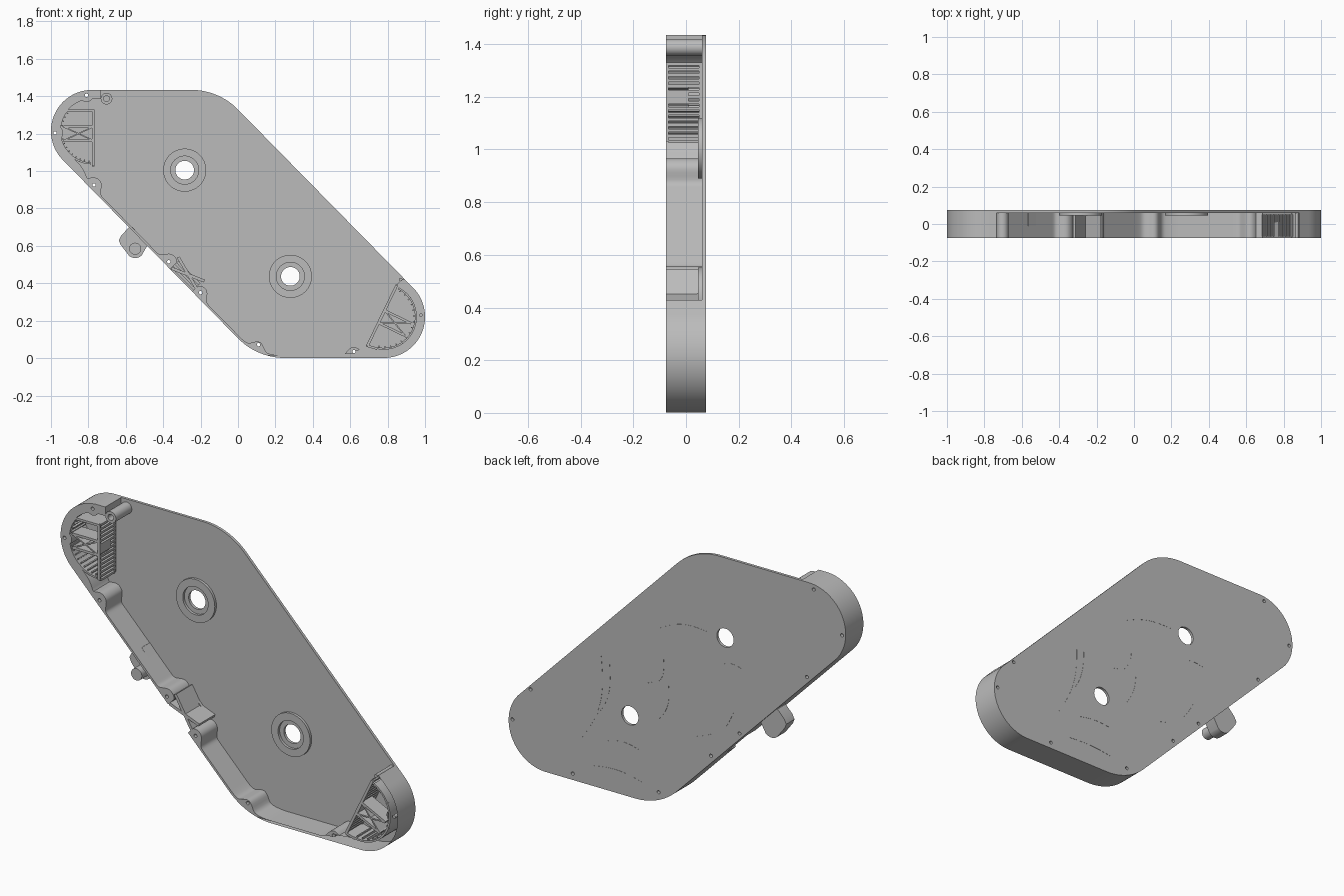
import bpy, bmesh
from math import sin, cos, pi, radians, exp
from mathutils import Vector, Matrix

cube = bpy.data.objects.get("Cube")
if cube:
    bpy.data.objects.remove(cube, do_unlink=True)

grey = bpy.data.materials.new("plain grey")
grey.use_nodes = True
COLOUR = (0.5, 0.5, 0.5, 1)
grey.diffuse_color = COLOUR
grey.node_tree.nodes["Principled BSDF"].inputs["Base Color"].default_value = COLOUR

FRONT, FLOOR, BACK = -0.075, 0.06, 0.075


def slab(name, loops, y0, y1):
    """Fill nested loops drawn in x-z and extrude them from y0 to y1."""
    curve = bpy.data.curves.new(name, "CURVE")
    curve.dimensions, curve.fill_mode = "2D", "BOTH"
    curve.extrude = (y1 - y0) / 2
    for loop in loops:
        spline = curve.splines.new("POLY")
        spline.points.add(len(loop) - 1)
        for point, p in zip(spline.points, loop):
            point.co = (p[0], p[1], 0, 1)
        spline.use_cyclic_u = True
    temp = bpy.data.objects.new(name + " curve", curve)
    bpy.context.collection.objects.link(temp)
    graph = bpy.context.evaluated_depsgraph_get()
    mesh = bpy.data.meshes.new_from_object(temp.evaluated_get(graph))
    bpy.data.objects.remove(temp, do_unlink=True)
    mesh.transform(Matrix.Translation((0, (y0 + y1) / 2, 0)) @ Matrix.Rotation(pi / 2, 4, "X"))
    bm = bmesh.new()
    bm.from_mesh(mesh)
    bmesh.ops.remove_doubles(bm, verts=bm.verts, dist=1e-5)
    bmesh.ops.recalc_face_normals(bm, faces=bm.faces)
    bm.to_mesh(mesh)
    bm.free()
    mesh.materials.clear()
    mesh.materials.append(grey)
    obj = bpy.data.objects.new(name, mesh)
    bpy.context.collection.objects.link(obj)
    bpy.ops.object.select_all(action="DESELECT")
    obj.select_set(True)
    bpy.context.view_layer.objects.active = obj
    bpy.ops.object.shade_smooth_by_angle(angle=radians(30))
    return obj


def arc(c, r, a0, a1, n=24):
    angles = [radians(a0 + (a1 - a0) * i / n) for i in range(n + 1)]
    return [Vector((c[0] + r * cos(a), c[1] + r * sin(a))) for a in angles]


def circle(c, r, n=40):
    return arc(c, r, 0, 360, n)[:-1]


def bar(name, p, q, width, y0=FRONT, y1=FLOOR):
    p, q = Vector(p), Vector(q)
    side = (q - p).orthogonal().normalized() * width / 2
    return slab(name, [[p + side, q + side, q - side, p - side]], y0, y1)


# Outline of the cover, sampled evenly
LEFT, RIGHT = Vector((-0.78, 1.214)), Vector((0.78, 0.221))
corners = [Vector((-0.735, 1.434))]
corners += arc(LEFT, 0.22, 90, 225, 50) + arc((0.25, 0.351), 0.35, 225, 270)
corners += arc(RIGHT, 0.22, 270, 405, 50) + arc((-0.25, 1.084), 0.35, 45, 90)
outline = []
for a, b in zip(corners, corners[1:] + corners[:1]):
    steps = max(1, round((b - a).length / 0.008))
    outline += [a.lerp(b, i / steps) for i in range(steps)]

screws = [(-0.81, 1.405), (-0.978, 1.204), (-0.77, 0.925), (-0.37, 0.515),
          (-0.2, 0.35), (0.11, 0.072), (0.62, 0.035), (0.87, 0.42), (0.978, 0.23)]
screw_holes = [circle(s, 0.009, 16) for s in screws]
hubs = [(-0.285, 1.005), (0.28, 0.437)]

# Back plate with hub rings
slab("back_plate", [outline] + screw_holes + [circle(h, 0.05) for h in hubs], FLOOR, BACK)
for h in hubs:
    slab("hub_ring", [circle(h, 0.115, 64), circle(h, 0.075, 64)], 0.046, FLOOR)


def thickness(p):
    """Thin wall, thicker at the round ends and around the screws."""
    near = min((p - LEFT).length, (p - RIGHT).length)
    end = max(0, min(1, (0.3 - near) / 0.07))
    boss = max(exp(-((p - Vector(s)).length / 0.052) ** 4) for s in screws)
    return max(0.012 + 0.036 * end * end * (3 - 2 * end), 0.012 + 0.055 * boss)


def wall(name, first, last):
    outer = outline[first:last]
    inner = []
    for i in range(first, last):
        t = (outline[i + 1] - outline[max(i - 1, 0)]).normalized()
        inner.append(outline[i] + Vector((-t.y, t.x)) * thickness(outline[i]))
    x0 = [h for h, s in zip(screw_holes, screws)
          if min((p - Vector(s)).length for p in outer) < 0.045]
    slab(name, [outer + inner[::-1]] + x0, FRONT, FLOOR)


# Side walls, left open along the top and the long upper slope
notch_a = next(i for i, p in enumerate(outline) if p.x > -0.36)
notch_b = next(i for i, p in enumerate(outline) if p.x > -0.245)
wall_end = next(i for i, p in enumerate(outline) if i > notch_b and p.y > 0.43)
wall("upper_wall", 0, notch_a)
wall("lower_wall", notch_b, wall_end)

# Notch: low sill, sloped step and crossed braces
pa, pb = outline[notch_a - 1], outline[notch_b]
for i in range(5):
    lift = Vector((1, 1)) * (0.008 + 0.009 * i)
    slab("notch_sill", [[pa, pb, pb + lift, pa + lift]], 0.0 + 0.011 * i, FLOOR)
bar("notch_brace", (-0.32, 0.54), (-0.215, 0.36), 0.016)
bar("notch_brace", (-0.355, 0.48), (-0.18, 0.412), 0.016)

# Tube beside the upper end of the wall
slab("corner_tube", [circle((-0.703, 1.387), 0.031), circle((-0.703, 1.387), 0.016)], FRONT, FLOOR)

# Outer lug with its peg
peg = (-0.55, 0.585)
lug = [(-0.565, 0.70), (-0.585, 0.697), (-0.625, 0.655), (-0.637, 0.63), (-0.628, 0.607)]
lug += arc(peg, 0.05, 230, 315, 12) + [(-0.48, 0.61)]
slab("lug", [lug], -0.01, FLOOR)
slab("lug_peg", [circle(peg, 0.032)], FRONT, -0.01)


def vent(name, top, bottom, centre, radius, a0, a1, box):
    """Half-round vent: slatted chord, ribbed arc and a crossed box."""
    top, bottom, centre = Vector(top), Vector(bottom), Vector(centre)
    down = (bottom - top).normalized()
    out = Vector((down.y, -down.x))
    if out.dot(centre + Vector((cos(radians((a0 + a1) / 2)), sin(radians((a0 + a1) / 2)))) - top) < 0:
        out = -out
    bar(name + "_front_rail", top, bottom, 0.014, FRONT, -0.066)
    bar(name + "_back_rail", top, bottom, 0.014, 0.05, FLOOR)
    length = (bottom - top).length
    count = int(length / 0.021)
    for i in range(count + 1):
        p = top + down * (length * i / count)
        bar(name + "_slat", p - out * 0.007, p + out * 0.007, 0.011, -0.066, 0.05)
    rim = arc(centre, radius, a0, a1, 30)
    slab(name + "_arc", [rim + arc(centre, radius - 0.01, a1, a0, 30)], FRONT, FLOOR)
    for p in rim[1:-1:2]:
        bar(name + "_rib", p, p.lerp(centre, 0.11), 0.006, -0.066, 0.05)
    # Crossed box between two shelves
    mid = top + down * box
    near = [mid - down * 0.037, mid + down * 0.037]
    reach = radius - 0.018
    far = [p + out * reach for p in near]
    for p, q in zip(near, far):
        bar(name + "_shelf", p, q, 0.013, FRONT, 0.01)
    bar(name + "_cross", near[0], far[1], 0.007, FRONT, 0.01)
    bar(name + "_cross", near[1], far[0], 0.007, FRONT, 0.01)
    bar(name + "_box_face", mid - down * 0.026, mid + down * 0.026, 0.016, FRONT, 0.01)


vent("upper_vent", (-0.773, 1.325), (-0.773, 1.03), LEFT, 0.178, 140, 268, 0.125)
bar("upper_vent_top", (-0.915, 1.324), (-0.768, 1.324), 0.012)
vent("lower_vent", (0.848, 0.388), (0.692, 0.066), RIGHT, 0.176, -105, 63, 0.185)
bar("lower_vent_foot", (0.69, 0.066), (0.745, 0.05), 0.012)

# Shallow curved strokes on the back: start, end, sideways bulge
strokes = [((0.21, 0.63), (0.08, 0.8), 0.05), ((0.52, 0.34), (0.4, 0.68), 0.04),
           ((0.58, 0.22), (0.45, 0.71), 0.05), ((0.11, 0.95), (-0.18, 1.01), -0.03),
           ((0.12, 0.45), (0.05, 0.66), 0.02), ((0.5, 0.11), (0.21, 0.1), -0.02),
           ((-0.11, 0.43), (-0.34, 0.63), 0.04), ((0.43, 0.26), (0.23, 0.27), -0.02),
           ((-0.23, 0.83), (-0.4, 0.86), -0.03)]
for start, end, bulge in strokes:
    a, b = Vector(start), Vector(end)
    side = (b - a).orthogonal().normalized()
    edges = []
    for k in (bulge, bulge + 0.009):
        edges.append([a.lerp(b, i / 16) + side * k * sin(pi * i / 16) for i in range(17)])
    slab("back_stroke", [edges[0] + edges[1][-2:0:-1]], BACK, BACK + 0.001)
